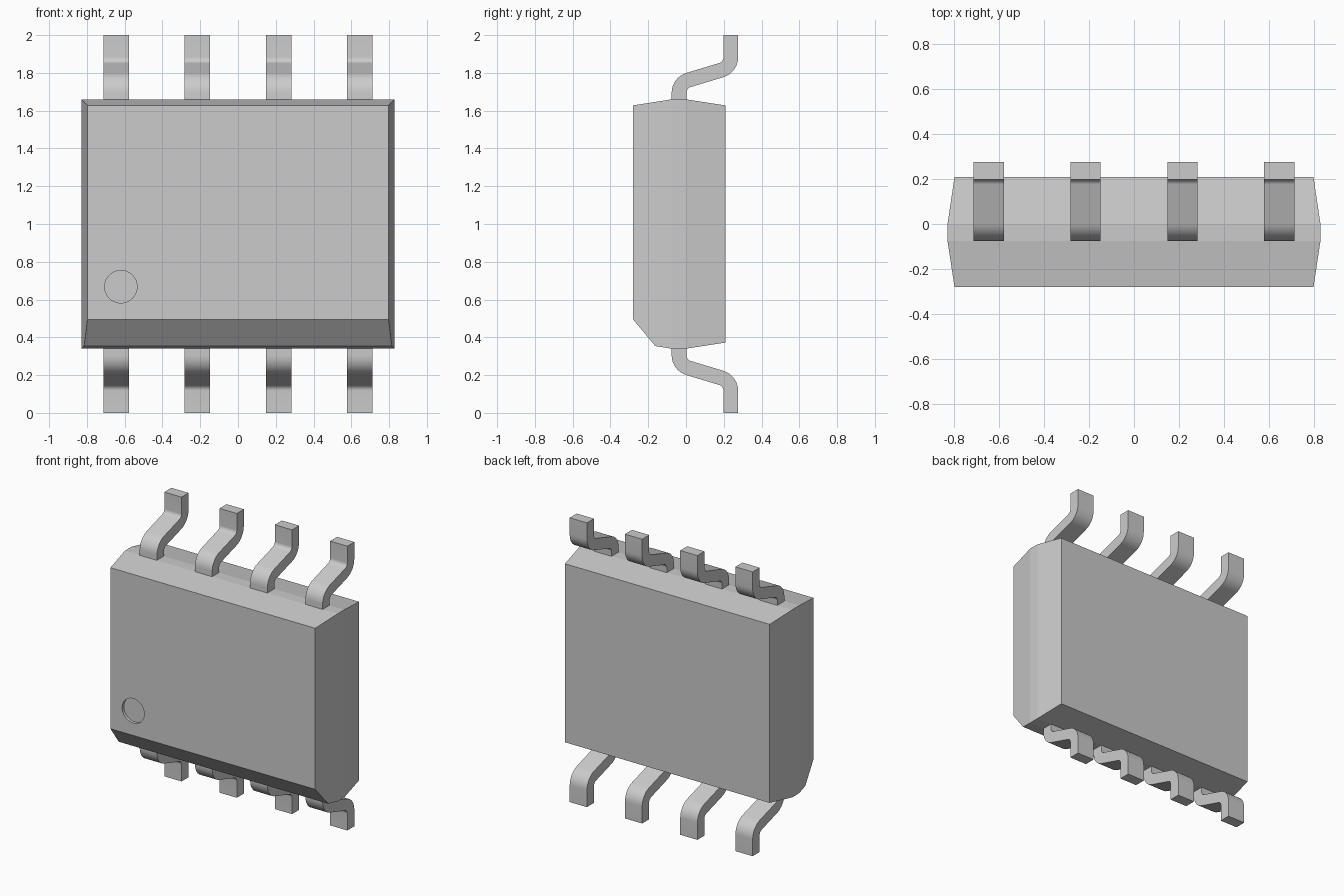
import bpy, bmesh, math
from mathutils import Vector

cube = bpy.data.objects.get("Cube")
if cube:
    bpy.data.objects.remove(cube, do_unlink=True)

grey = bpy.data.materials.new("light grey")
grey.use_nodes = True
grey.diffuse_color = (0.6, 0.6, 0.6, 1)
grey.node_tree.nodes["Principled BSDF"].inputs["Base Color"].default_value = (0.6, 0.6, 0.6, 1)


def finish(bm, name):
    bmesh.ops.recalc_face_normals(bm, faces=bm.faces)
    mesh = bpy.data.meshes.new(name)
    bm.to_mesh(mesh)
    bm.free()
    mesh.materials.append(grey)
    obj = bpy.data.objects.new(name, mesh)
    bpy.context.collection.objects.link(obj)
    return obj


# Package body: rectangular rings lofted front to back, giving drafted sides
bm = bmesh.new()
rings = []
for y, half_w, half_h in [(-0.28, 0.797, 0.628), (-0.075, 0.828, 0.66),
                          (0.0, 0.828, 0.66), (0.208, 0.797, 0.628)]:
    rings.append([bm.verts.new((sx * half_w, y, 1 + sz * half_h))
                  for sx, sz in [(-1, -1), (1, -1), (1, 1), (-1, 1)]])
for a, b in zip(rings, rings[1:]):
    for i in range(4):
        j = (i + 1) % 4
        bm.faces.new((a[i], a[j], b[j], b[i]))
bm.faces.new(rings[0])
bm.faces.new(rings[-1])

# Pin-one side chamfer along the lower front edge
cut = bmesh.ops.bisect_plane(bm, geom=bm.verts[:] + bm.edges[:] + bm.faces[:],
                             plane_co=(0, -0.28, 0.495),
                             plane_no=(0, -0.138, -0.115), clear_outer=True)
bmesh.ops.holes_fill(bm, edges=[e for e in bm.edges if e.is_boundary])
body = finish(bm, "package_body")

# Round pin-one dimple
bpy.ops.mesh.primitive_cylinder_add(vertices=48, radius=0.086, depth=0.04,
                                    location=(-0.62, -0.28, 0.668),
                                    rotation=(math.pi / 2, 0, 0))
cutter = bpy.context.object
cutter.name = "dimple_cutter"
cutter.data.materials.append(grey)
cutter.hide_render = True
cutter.hide_set(True)
dimple = body.modifiers.new("dimple", 'BOOLEAN')
dimple.operation = 'DIFFERENCE'
dimple.solver = 'EXACT'
dimple.object = cutter


def rounded_path(points, radius, steps=8):
    """Polyline in (y, z) with filleted corners, as (position, direction) pairs."""
    pts = [Vector(p) for p in points]
    path = [(pts[0], (pts[1] - pts[0]).normalized())]
    for p, q, r in zip(pts, pts[1:], pts[2:]):
        d0, d1 = (q - p).normalized(), (r - q).normalized()
        turn = math.atan2(d0.x * d1.y - d0.y * d1.x, d0.dot(d1))
        side = math.copysign(1, turn)
        start = q - d0 * radius * math.tan(abs(turn) / 2)
        centre = start + Vector((-d0.y, d0.x)) * radius * side
        for k in range(steps + 1):
            a = turn * k / steps
            d = Vector((d0.x * math.cos(a) - d0.y * math.sin(a),
                        d0.x * math.sin(a) + d0.y * math.cos(a)))
            path.append((centre - Vector((-d.y, d.x)) * radius * side, d))
    path.append((pts[-1], (pts[-1] - pts[-2]).normalized()))
    return path


def make_lead(name, x, flip, half_w=0.067, half_t=0.039):
    """Gull-wing lead: a flat strip swept along the bent path."""
    bm = bmesh.new()
    previous = None
    path = rounded_path([(-0.037, 0.55), (-0.037, 0.747), (0.237, 0.83), (0.237, 1.0)], 0.071)
    for pos, d in path:
        n = Vector((-d.y, d.x)) * half_t
        ring = []
        for sx, sn in [(-1, -1), (1, -1), (1, 1), (-1, 1)]:
            c = pos + n * sn
            ring.append(bm.verts.new((x + sx * half_w, c.x, 1 + flip * c.y)))
        if previous:
            for i in range(4):
                j = (i + 1) % 4
                bm.faces.new((previous[i], previous[j], ring[j], ring[i]))
        else:
            bm.faces.new(ring)
        previous = ring
    bm.faces.new(previous)
    return finish(bm, name)


# Four leads along the top edge and four along the bottom edge
leads = []
for i in range(4):
    x = -0.645 + 0.43 * i
    leads.append(make_lead(f"top_lead_{i + 1}", x, 1))
    leads.append(make_lead(f"bottom_lead_{i + 1}", x, -1))

bpy.ops.object.select_all(action='DESELECT')
for lead in leads:
    lead.select_set(True)
bpy.context.view_layer.objects.active = leads[0]
bpy.ops.object.shade_smooth_by_angle(angle=math.radians(30))
